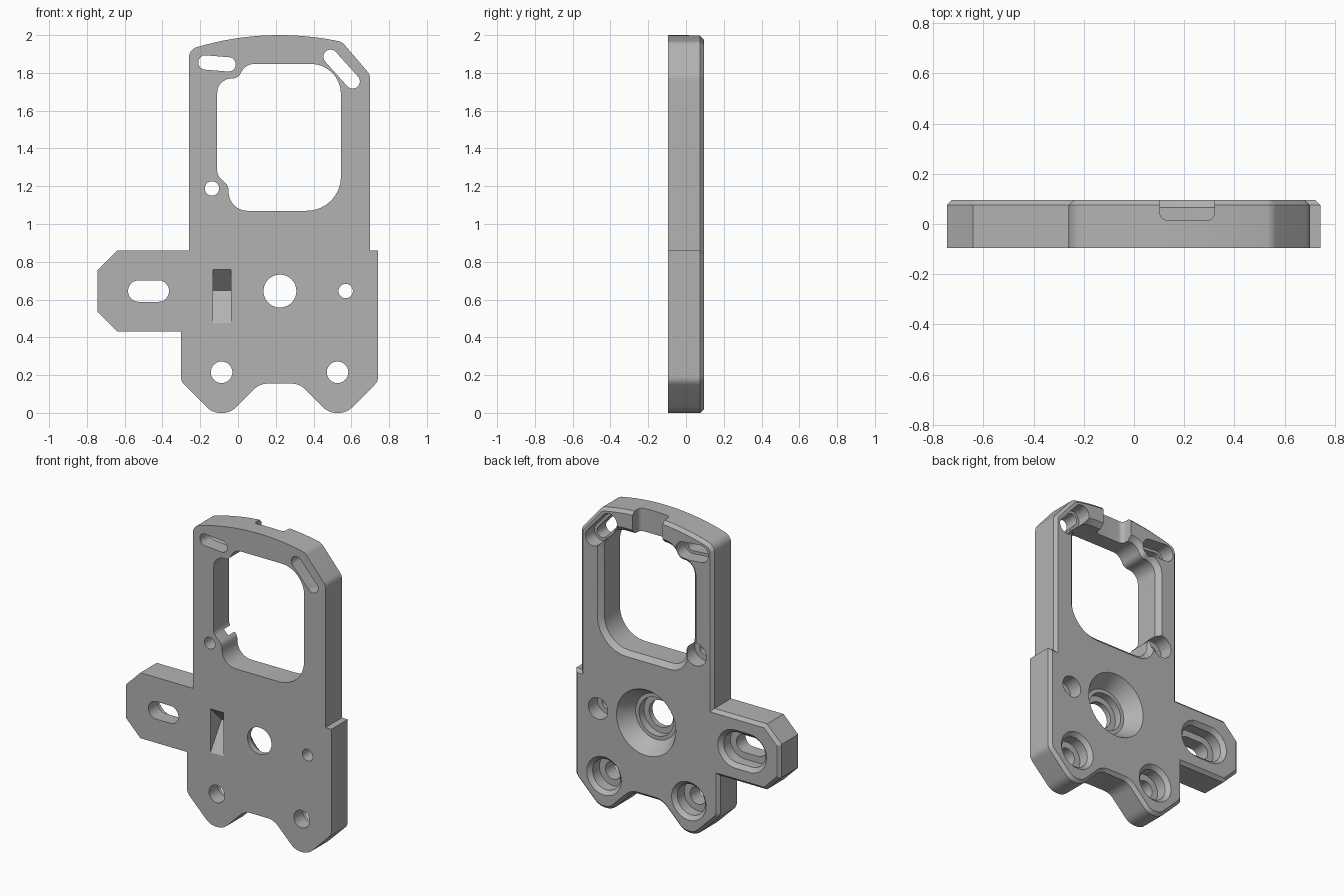
import bpy, bmesh, math
from mathutils import Vector

old = bpy.data.objects.get("Cube")
if old:
    bpy.data.objects.remove(old, do_unlink=True)

FRONT, BACK, OVER = -0.095, 0.095, 0.03

grey = bpy.data.materials.new("plain grey")
grey.use_nodes = True
grey.diffuse_color = (0.45, 0.45, 0.45, 1)
grey.node_tree.nodes["Principled BSDF"].inputs["Base Color"].default_value = grey.diffuse_color


def rounded(corners, steps=8):
    """Closed polygon with a fillet of radius r at each (a, b, r) corner."""
    pts = []
    for i, (a, b, r) in enumerate(corners):
        p = Vector((a, b))
        if r == 0:
            pts.append(p)
            continue
        nxt = corners[(i + 1) % len(corners)]
        u = (Vector(corners[i - 1][:2]) - p).normalized()
        v = (Vector(nxt[:2]) - p).normalized()
        theta = u.angle(v)
        t = r / math.tan(theta / 2)
        c = p + (u + v).normalized() * r / math.sin(theta / 2)
        s, e, phi = p + u * t - c, p + v * t - c, math.pi - theta
        for k in range(steps + 1):
            f = k / steps
            pts.append(c + (s * math.sin((1 - f) * phi) + e * math.sin(f * phi)) / math.sin(phi))
    return pts


def inset(pts, d):
    """Mitred inward offset of a counter-clockwise polygon."""
    out = []
    for i, p in enumerate(pts):
        d1 = (p - pts[i - 1]).normalized()
        d2 = (pts[(i + 1) % len(pts)] - p).normalized()
        n1, n2 = Vector((-d1.y, d1.x)), Vector((-d2.y, d2.x))
        out.append(p + (n1 + n2) * d / (1 + n1.dot(n2)))
    return out


def slot(a, b, r, steps=20):
    """Capsule around the segment a-b; a circle when a equals b."""
    a, b = Vector(a), Vector(b)
    start = math.atan2(b.y - a.y, b.x - a.x) - math.pi / 2
    pts = []
    for c, base in ((b, start), (a, start + math.pi)):
        for k in range(steps + (a != b)):
            ang = base + math.pi * k / steps
            pts.append(c + Vector((math.cos(ang), math.sin(ang))) * r)
    return pts


def loft(name, rings, axis="Y"):
    """Solid through (polygon, position) rings along an axis."""
    place = {"X": lambda p, t: (t, p.x, p.y),
             "Y": lambda p, t: (p.x, t, p.y),
             "Z": lambda p, t: (p.x, p.y, t)}[axis]
    bm = bmesh.new()
    loops = [[bm.verts.new(place(p, t)) for p in pts] for pts, t in rings]
    for lo, hi in zip(loops, loops[1:]):
        for i in range(len(lo)):
            bm.faces.new((lo[i - 1], lo[i], hi[i], hi[i - 1]))
    bm.faces.new(loops[0])
    bm.faces.new(loops[-1])
    bmesh.ops.recalc_face_normals(bm, faces=bm.faces)
    mesh = bpy.data.meshes.new(name)
    bm.to_mesh(mesh)
    bm.free()
    mesh.materials.append(grey)
    obj = bpy.data.objects.new(name, mesh)
    bpy.context.collection.objects.link(obj)
    return obj


# Mounting plate: crowned top, side arm, two rounded feet, chamfered back edge
crown = [(x, 0.46 + math.sqrt(1.54 ** 2 - (x - 0.22) ** 2), 0)
         for x in (0.5 - 0.7 * k / 20 for k in range(21))]
outline = rounded([
    (-0.135, 0, 0.1), (-0.04, 0, 0.1), (0.115, 0.155, 0.1), (0.325, 0.155, 0.1),
    (0.48, 0, 0.1), (0.575, 0, 0.1), (0.742, 0.167, 0.06), (0.742, 0.86, 0),
    (0.70, 0.86, 0), (0.70, 1.79, 0.06), (0.55, 1.965, 0.06), *crown,
    (-0.26, 1.925, 0.06), (-0.26, 0.86, 0), (-0.64, 0.86, 0), (-0.745, 0.755, 0),
    (-0.745, 0.537, 0), (-0.64, 0.432, 0), (-0.302, 0.432, 0), (-0.302, 0.167, 0.06)])
plate = loft("mounting_plate", [(outline, FRONT), (outline, BACK - 0.02),
                                (inset(outline, 0.02), BACK)])

cutters = []

# Large window with a chamfer on the back
window = rounded([
    (-0.05, 1.07, 0.1), (0.545, 1.07, 0.18), (0.545, 1.848, 0.16), (0.04, 1.848, 0.08),
    (0.0, 1.77, 0.05), (-0.11, 1.77, 0.075), (-0.11, 1.26, 0.05), (-0.05, 1.2, 0.05)])
wide = inset(window, -0.03)
cutters.append(loft("window_cutter", [(window, FRONT - OVER), (window, BACK - 0.03),
                                      (wide, BACK), (wide, BACK + OVER)]))


def bore(name, a, b, steps):
    """Stepped hole: steps are (radius, y) from front to back."""
    rings = [(steps[0][0], FRONT - OVER), *steps, (steps[-1][0], BACK + OVER)]
    cutters.append(loft(name, [(slot(a, b, r), y) for r, y in rings]))


# Narrow adjusting slots and small screw holes, all counterbored
for name, a, b, r, head in (
        ("left_slot", (0.49, 1.885), (0.607, 1.755), 0.038, 0.056),
        ("right_slot", (-0.172, 1.855), (-0.05, 1.845), 0.038, 0.056),
        ("upper_screw", (-0.138, 1.188), (-0.138, 1.188), 0.038, 0.075),
        ("lower_screw", (0.57, 0.645), (0.57, 0.645), 0.038, 0.07)):
    bore(name, a, b, [(r, 0.0), (head, 0.0)])

# Foot holes and arm slot with flared counterbores
for name, a, b in (("right_foot_hole", (-0.087, 0.215), (-0.087, 0.215)),
                   ("left_foot_hole", (0.527, 0.215), (0.527, 0.215)),
                   ("arm_slot", (-0.525, 0.645), (-0.422, 0.645))):
    bore(name, a, b, [(0.057, 0.0), (0.1, 0.0), (0.1, BACK - 0.025), (0.125, BACK)])

# Central conical seat
hub = (0.222, 0.645)
bore("hub_hole", hub, hub, [(0.087, -0.06), (0.125, -0.06), (0.125, -0.01),
                            (0.15, -0.01), (0.215, BACK)])

# Wedge pocket on the front
wedge = [Vector(p) for p in ((FRONT - 0.01, 0.475), (FRONT, 0.475), (0.02, 0.647),
                             (FRONT, 0.76), (FRONT - 0.01, 0.76))]
cutters.append(loft("wedge_cutter", [(wedge, -0.133), (wedge, -0.037)], "X"))

# Notch across the top of the back
notch = rounded([(0.103, 0.015, 0.03), (0.32, 0.015, 0.03), (0.32, 0.13, 0), (0.103, 0.13, 0)])
cutters.append(loft("notch_cutter", [(notch, 1.8), (notch, 2.05)], "Z"))

# Cut everything out, then smooth the curved walls
bpy.ops.object.select_all(action="DESELECT")
bpy.context.view_layer.objects.active = plate
plate.select_set(True)
for cutter in cutters:
    cutter.hide_render = True
    mod = plate.modifiers.new(cutter.name, "BOOLEAN")
    mod.operation, mod.solver, mod.object = "DIFFERENCE", "EXACT", cutter
    bpy.ops.object.modifier_apply(modifier=mod.name)
    bpy.data.objects.remove(cutter, do_unlink=True)
bpy.ops.object.shade_smooth_by_angle(angle=math.radians(25))
